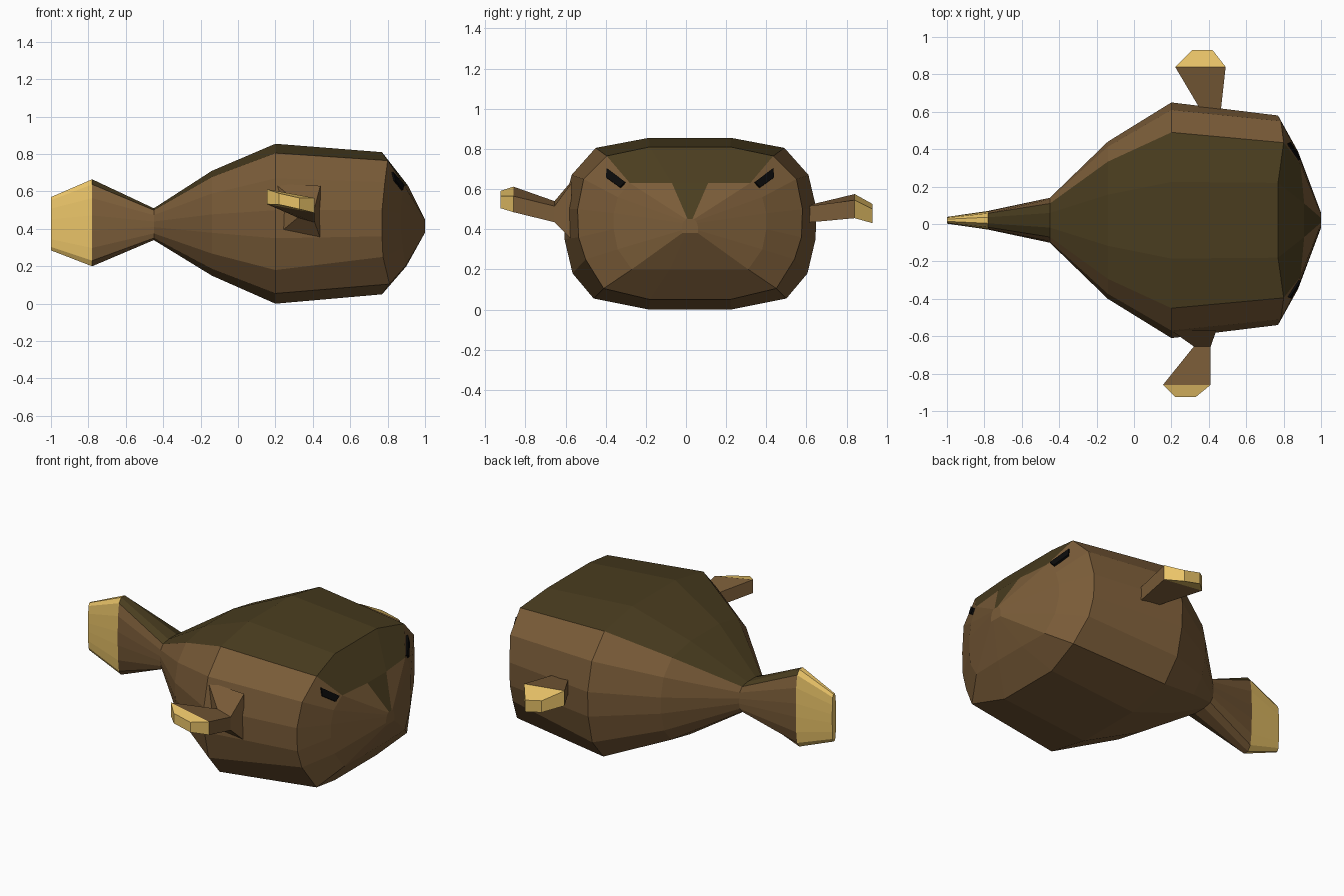
import bpy, bmesh
from mathutils import Vector
from mathutils.bvhtree import BVHTree

if "Cube" in bpy.data.objects:
    bpy.data.objects.remove(bpy.data.objects["Cube"])


def material(name, rgb):
    m = bpy.data.materials.new(name)
    m.diffuse_color = (*rgb, 1)
    m.use_nodes = True
    m.node_tree.nodes["Principled BSDF"].inputs["Base Color"].default_value = m.diffuse_color
    return m


BROWN = material("brown", (0.195, 0.107, 0.040))
OLIVE = material("olive", (0.069, 0.047, 0.014))
GOLD = material("gold", (0.82, 0.55, 0.14))
BLACK = material("black", (0.003, 0.003, 0.003))
CY = 0.02  # middle line of the body


def loft(name, rings, mats, pick=lambda ring, side: 0):
    """Join equal rings of points with flat quads and close both ends."""
    bm = bmesh.new()
    vs = [[bm.verts.new(p) for p in r] for r in rings]
    n = len(rings[0])
    for k in range(len(vs) - 1):
        for i in range(n):
            j = (i + 1) % n
            f = bm.faces.new((vs[k][i], vs[k][j], vs[k + 1][j], vs[k + 1][i]))
            f.material_index = pick(k, i)
    bm.faces.new(vs[0])
    bm.faces.new(vs[-1])
    bmesh.ops.recalc_face_normals(bm, faces=bm.faces[:])
    tree = BVHTree.FromBMesh(bm)
    me = bpy.data.meshes.new(name)
    bm.to_mesh(me)
    bm.free()
    for m in mats:
        me.materials.append(m)
    bpy.context.collection.objects.link(bpy.data.objects.new(name, me))
    return tree


def mirrored(half):
    """Half ring (x, y, z) from top to bottom -> full ring around CY."""
    return ([Vector((x, CY + y, z)) for x, y, z in half]
            + [Vector((x, CY - y, z)) for x, y, z in reversed(half)])


# Widest cross-section of the body, as (half width, height)
SECTION = [(.205, .855), (.47, .805), (.59, .67), (.63, .5),
           (.625, .35), (.585, .18), (.48, .055), (.205, 0)]


def ring(x, half_width, bottom, top):
    return mirrored([(x, y / .63 * half_width, bottom + z / .855 * (top - bottom))
                     for y, z in SECTION])


# Body: tail stem, back, belly and face
face_edge = [(.77, .2, .81), (.80, .415, .765), (.785, .53, .65), (.77, .56, .5),
             (.77, .555, .36), (.775, .52, .25), (.81, .43, .105), (.77, .2, .05)]
face_mid = [(.91, .09, .63), (.89, .3, .63), (.875, .36, .56), (.87, .38, .48),
            (.87, .38, .4), (.88, .36, .3), (.895, .29, .2), (.90, .1, .2)]
nose = [(1, .012, .45), (1, .02, .45), (1, .03, .44), (1, .035, .43),
        (1, .04, .41), (1, .04, .395), (1, .04, .38), (1, .02, .38)]
tail_end = ring(-.78, .05, .2, .665)


def body_colour(k, i):
    # The upper strips are olive, ending in a narrow wedge above the nose
    return int(i == 15 or (k < 5 and i in (0, 14)))


surface = loft("body", [tail_end, ring(-.45, .12, .34, .51), ring(-.14, .42, .15, .71),
                        ring(.2, .63, 0, .855), mirrored(face_edge),
                        mirrored(face_mid), mirrored(nose)],
               [BROWN, OLIVE], body_colour)

# Gold tail tip
loft("tail_tip", [tail_end, ring(-1, .018, .285, .57)], [GOLD])


# Side fins: each slice is (back x, front x, y, back z, front z, half thickness)
def slab(xb, xf, y, zb, zf, t):
    return [(xb, y, zb + t), (xf, y, zf + t), (xf, y, zf - t), (xb, y, zb - t)]


def fin(side, slices):
    rings = [slab(*s) for s in slices]
    loft(side + "_fin", rings[:-1], [BROWN])
    loft(side + "_fin_tip", rings[-2:], [GOLD])


fin("left", [(.38, .46, .57, .47, .47, .04), (.22, .49, .84, .53, .50, .045),
             (.31, .42, .93, .49, .465, .035)])
fin("right", [(.2, .44, -.57, .5, .49, .14), (.32, .41, -.655, .50, .475, .04),
              (.155, .41, -.86, .572, .525, .04), (.22, .33, -.925, .56, .535, .03)])

# Eyes: thin black plates lying on the face
EYE = [(.41, .70), (.415, .655), (.345, .605), (.32, .632)]
for side, s in (("left", 1), ("right", -1)):
    hits = [surface.ray_cast(Vector((2, CY + s * y, z)), Vector((-1, 0, 0)))[0]
            for y, z in EYE]
    loft(side + "_eye", [[p + Vector((d, s * d * .5, d * .5)) for p in hits]
                         for d in (-.012, .009)], [BLACK])
